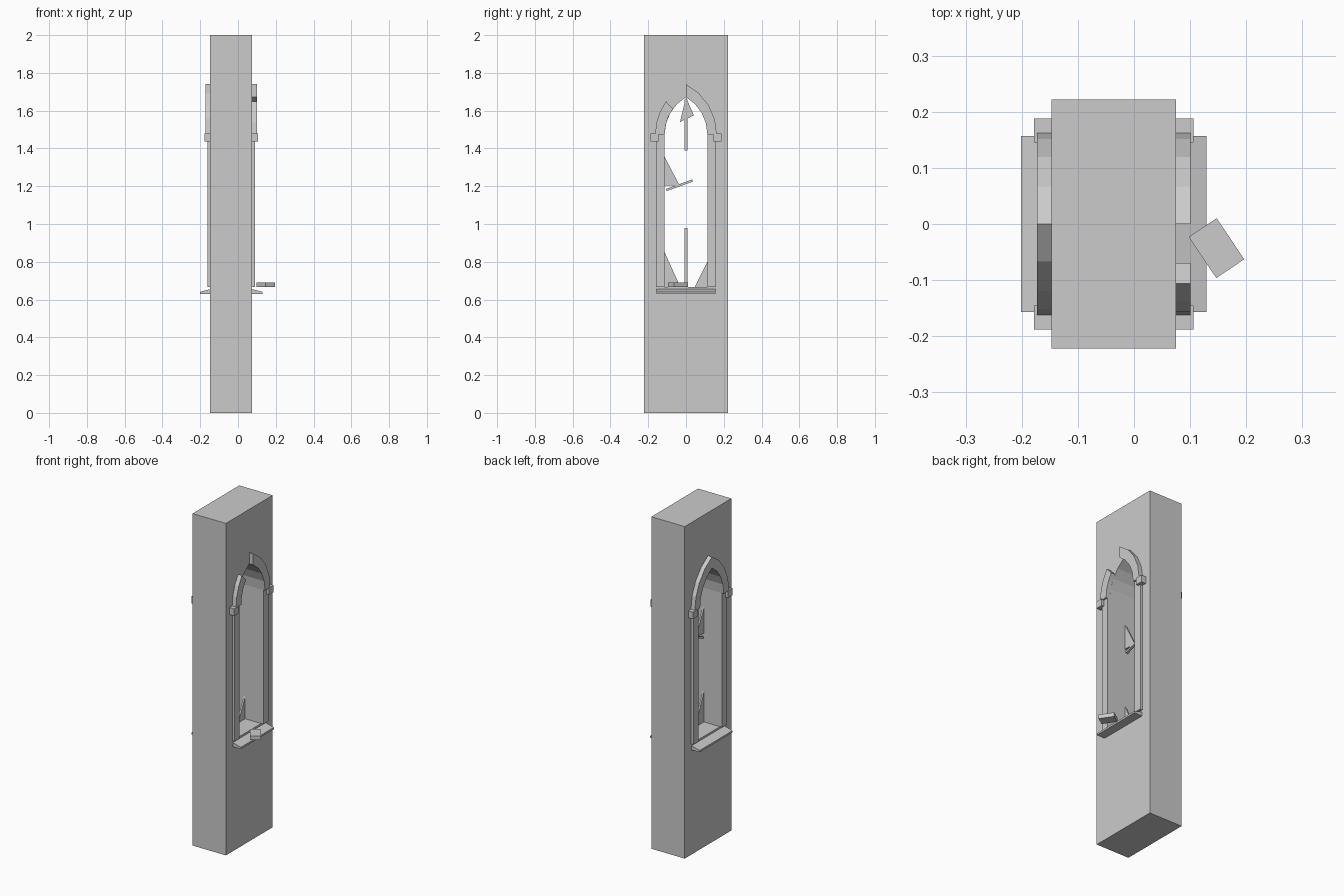
import bpy, bmesh, math
from mathutils import Matrix, Vector

if "Cube" in bpy.data.objects:
    bpy.data.objects.remove(bpy.data.objects["Cube"])

XB, XF = -0.147, 0.075        # back and front wall faces
XM = (XB + XF) / 2            # glazing plane
SPRING, FLOOR = 1.475, 0.667  # arch spring line and opening floor


def finish(name, bm):
    bmesh.ops.recalc_face_normals(bm, faces=bm.faces)
    me = bpy.data.meshes.new(name)
    bm.to_mesh(me)
    bm.free()
    ob = bpy.data.objects.new(name, me)
    bpy.context.collection.objects.link(ob)
    return ob


def box(name, x0, x1, y0, y1, z0, z1):
    bm = bmesh.new()
    m = Matrix.Translation(((x0 + x1) / 2, (y0 + y1) / 2, (z0 + z1) / 2))
    bmesh.ops.create_cube(bm, size=1, matrix=m @ Matrix.Diagonal((x1 - x0, y1 - y0, z1 - z0, 1)))
    return finish(name, bm)


def prism(name, pts, a, b, axis='x'):
    """Extrude a (y,z) profile along x, or an (x,z) profile along y."""
    bm = bmesh.new()
    vs = [bm.verts.new((a, p, q) if axis == 'x' else (p, a, q)) for p, q in pts]
    f = bm.faces.new(vs)
    ext = bmesh.ops.extrude_face_region(bm, geom=[f])['geom']
    d = Vector((b - a, 0, 0)) if axis == 'x' else Vector((0, b - a, 0))
    bmesh.ops.translate(bm, vec=d, verts=[g for g in ext if isinstance(g, bmesh.types.BMVert)])
    return finish(name, bm)


def arc(half, rise, side=1, limit=None, n=4):
    """One side of a pointed arch, from the spring line upwards."""
    c = (rise ** 2 - half ** 2) / (2 * half)
    r = half + c
    end = limit or math.acos(c / r)
    return [(side * (r * math.cos(end * i / n) - c), SPRING + r * math.sin(end * i / n))
            for i in range(n + 1)]


INNER, OUTER = (0.113, 0.197), (0.163, 0.265)

# Wall pierced by the pointed opening
wall = box("wall", XB, XF, -0.222, 0.222, 0, 2)
outline = [(-0.113, FLOOR), (0.113, FLOOR)] + arc(*INNER) + arc(*INNER, side=-1)[-2::-1]
cutter = prism("opening_cutter", outline, -0.5, 0.5)
cutter.hide_render = True
mod = wall.modifiers.new("opening", 'BOOLEAN')
mod.operation, mod.object, mod.solver = 'DIFFERENCE', cutter, 'EXACT'
bpy.context.view_layer.objects.active = wall
bpy.ops.object.modifier_apply(modifier=mod.name)
bpy.data.objects.remove(cutter)

# Stone surround on both faces; the front left arch is broken off
for face, x, s in (("front", XF, 1), ("back", XB, -1)):
    for side, label in ((1, "right"), (-1, "left")):
        y0, y1 = sorted((side * 0.113, side * 0.16))
        box(f"{face}_{label}_jamb", *sorted((x, x + s * 0.015)), y0, y1, FLOOR, SPRING)
        y0, y1 = sorted((side * 0.145, side * 0.188))
        box(f"{face}_{label}_capital", *sorted((x, x + s * 0.031)), y0, y1, 1.438, 1.48)
        broken = face == "front" and side == -1
        lim, n = (math.radians(36), 3) if broken else (None, 4)
        band = arc(*OUTER, side, lim, n) + arc(*INNER, side, lim, n)[::-1]
        prism(f"{face}_{label}_arch_band", band, x, x + s * 0.026)
    sill = [(x, 0.63), (x + s * 0.054, 0.63), (x + s * 0.054, 0.641), (x, 0.655)]
    prism(f"{face}_sill", sill, -0.157, 0.157, 'y')

# Fallen arch fragment resting at the front sill
block = box("fallen_block", -0.044, 0.044, -0.03, 0.03, -0.0125, 0.0125)
block.location = (0.147, -0.043, 0.678)
block.rotation_euler.z = math.atan2(-0.073, 0.049)

# Remains of the window bars
box("lower_bar", XM - 0.007, XM + 0.007, -0.007, 0.007, FLOOR, 0.98)
box("upper_bar", XM - 0.007, XM + 0.007, -0.007, 0.007, 1.39, 1.66)
cross = box("broken_crossbar", -0.007, 0.007, -0.074, 0.074, -0.006, 0.006)
cross.location = (XM, -0.035, 1.205)
cross.rotation_euler.x = math.radians(20)

# Glass shards
shards = {
    "top_shard": [(0, 1.67), (-0.032, 1.54), (0.042, 1.575)],
    "middle_shard": [(-0.113, 1.355), (-0.113, 1.203), (-0.033, 1.203)],
    "lower_left_shard": [(-0.113, 0.85), (-0.113, FLOOR), (-0.03, FLOOR)],
    "lower_right_shard": [(0.113, 0.80), (0.113, FLOOR), (0.046, FLOOR)],
}
for name, pts in shards.items():
    prism(name, pts, XM - 0.005, XM + 0.005)
